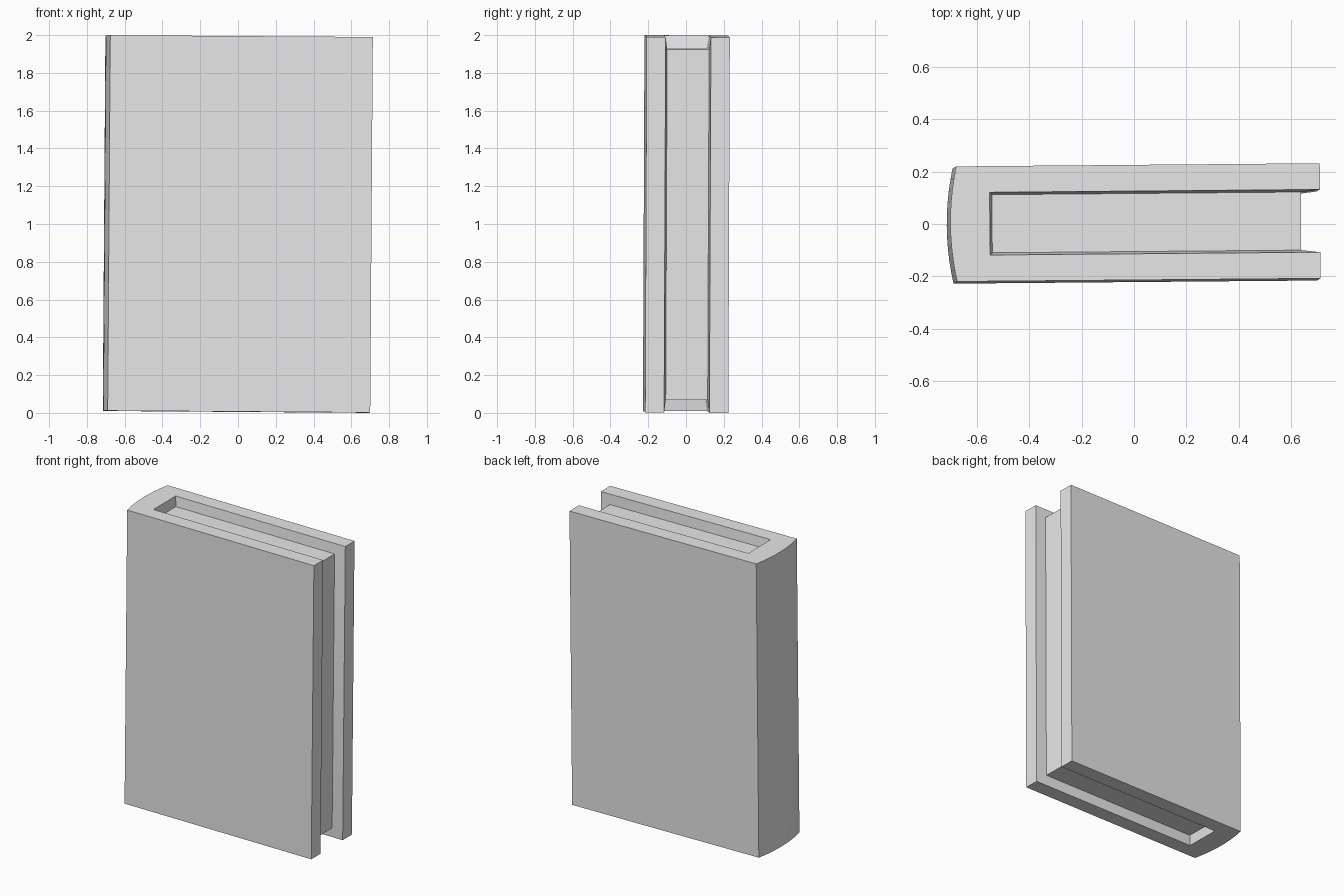
import bpy, bmesh

if "Cube" in bpy.data.objects:
    bpy.data.objects.remove(bpy.data.objects["Cube"], do_unlink=True)

HALF_H = 0.994      # half height of the cover
HALF_T = 0.22       # half thickness of the cover
GAP = 0.12          # half width of the page recess at its rim
FORE = 0.705        # fore edge
SPINE = -0.709      # crown of the rounded spine
SEGS = 10

mat = bpy.data.materials.new("plain_grey")
mat.use_nodes = True
grey = (0.8, 0.8, 0.8, 1)
mat.diffuse_color = grey
mat.node_tree.nodes["Principled BSDF"].inputs["Base Color"].default_value = grey

bm = bmesh.new()


def face(points):
    bm.faces.new([bm.verts.new(p) for p in points])


# Cover: U-shaped profile with a rounded spine, open on the page side
profile = [(FORE, -HALF_T)]
for i in range(SEGS + 1):
    t = 2 * i / SEGS - 1
    profile.append((SPINE + 0.024 * t * t, HALF_T * t))
profile += [(FORE, HALF_T), (FORE, GAP), (-0.558, GAP), (-0.558, -GAP), (FORE, -GAP)]

for z in (HALF_H, -HALF_H):
    face([(x, y, z) for x, y in profile])
count = len(profile)
for i in range(count):
    if count - 4 <= i < count - 1:
        continue        # the recess closes these sides
    a, b = profile[i], profile[(i + 1) % count]
    face([(*a, -HALF_H), (*b, -HALF_H), (*b, HALF_H), (*a, HALF_H)])


# Pages: a tapered recess running along the top, fore edge and bottom
def section(spine_end, sign):
    x_rim, x_floor = (-0.558, -0.549) if spine_end else (FORE, 0.632)
    rim, floor = sign * HALF_H, sign * 0.928
    return [(x_rim, -GAP, rim), (x_floor, -0.111, floor),
            (x_floor, 0.111, floor), (x_rim, GAP, rim)]


sections = [section(True, 1), section(False, 1), section(False, -1), section(True, -1)]
for a, b in zip(sections, sections[1:]):
    for i in range(3):
        face([a[i], a[i + 1], b[i + 1], b[i]])
face(sections[0])
face(sections[-1])

bmesh.ops.remove_doubles(bm, verts=bm.verts, dist=0.0005)
bmesh.ops.recalc_face_normals(bm, faces=bm.faces)
mesh = bpy.data.meshes.new("book")
bm.to_mesh(mesh)
bm.free()
mesh.materials.append(mat)

# Book stands with a very slight lean
book = bpy.data.objects.new("book", mesh)
bpy.context.collection.objects.link(book)
book.location = (0, 0.002, 1)
book.rotation_euler = (-0.004, 0.007, 0.0086)

bpy.ops.object.select_all(action="DESELECT")
book.select_set(True)
bpy.context.view_layer.objects.active = book
bpy.ops.object.shade_smooth_by_angle()
